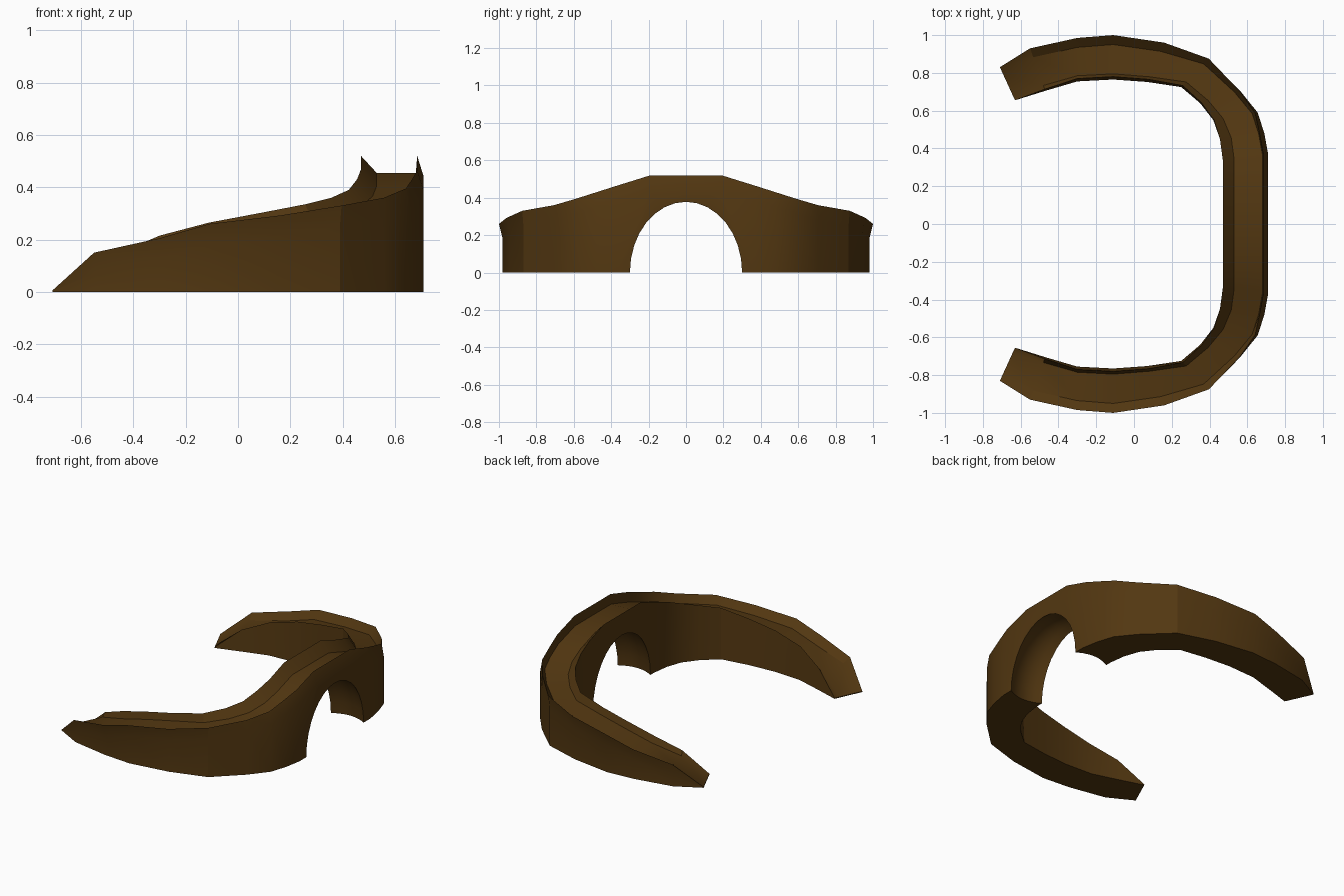
import bpy, bmesh, math
from mathutils import Vector

if "Cube" in bpy.data.objects:
    bpy.data.objects.remove(bpy.data.objects["Cube"])

brown = bpy.data.materials.new("dark_brown")
brown.diffuse_color = (0.085, 0.038, 0.0055, 1)
brown.use_nodes = True
brown.node_tree.nodes["Principled BSDF"].inputs["Base Color"].default_value = brown.diffuse_color


def loft(name, rings):
    """Closed solid skinned over a list of equally sized rings."""
    bm = bmesh.new()
    rows = [[bm.verts.new(p) for p in r] for r in rings]
    n = len(rows[0])
    for a, b in zip(rows, rows[1:]):
        for i in range(n):
            j = (i + 1) % n
            bm.faces.new((a[i], a[j], b[j], b[i]))
    bm.faces.new(rows[0])
    bm.faces.new(rows[-1][::-1])
    bmesh.ops.recalc_face_normals(bm, faces=bm.faces)
    me = bpy.data.meshes.new(name)
    bm.to_mesh(me)
    bm.free()
    me.materials.append(brown)
    ob = bpy.data.objects.new(name, me)
    bpy.context.collection.objects.link(ob)
    return ob


# Outer and inner rim lines from the arm tip to the middle (x, y, ridge height)
outer = [(-.71, .83, .005), (-.55, .93, .15), (-.30, .985, .205), (-.11, 1, .26),
         (.16, .96, .292), (.40, .88, .33), (.57, .71, .36), (.66, .59, .395),
         (.69, .48, .43), (.71, .37, .465), (.71, .19, .52), (.71, 0, .52)]
inner = [(-.63, .655, .005), (-.47, .705, .14), (-.30, .755, .215), (-.11, .765, .265),
         (.07, .752, .30), (.25, .725, .335), (.35, .64, .36), (.42, .55, .39),
         (.455, .45, .43), (.47, .34, .468), (.47, .19, .52), (.47, 0, .52)]


def section(i):
    """Rim section: flared walls and a shallow channel between two ridges."""
    (ox, oy, oz), (ix, iy, iz) = outer[i], inner[i]
    o, n = Vector((ox, oy)), Vector((ix, iy))
    u = (n - o).normalized()
    t = min(max((i - 4) / 4, 0), 1)          # 0 on the arms, 1 at the bridge
    k = (0, .6)[i] if i < 2 else 1           # channel fades out at the tip
    depth = k * (.045 + .02 * t)
    wall_z = oz - min(.08, oz * .55)
    wall = o + u * .02 * (1 - t) * k
    at = lambda p, z: (p.x, p.y, z)
    return [at(wall, 0), at(wall, wall_z),
            at(o + u * .025 * t, oz),
            at(o + u * (.05 - .02 * t), oz - depth),
            at(n - u * (.03 + .03 * t), iz - depth),
            at(n - u * .015 * (1 - t) * k, iz),
            at(n, 0)]


half = [section(i) for i in range(len(outer))]
other = [[(x, -y, z) for x, y, z in r] for r in half[-2::-1]]
rest = loft("curved_rest", half + other)

# Arch opening through the bridge, hollowed slightly in the middle
arch = []
for k in range(9):
    x = .43 + .32 * k / 8
    s = 1 + .12 * max(0, 1 - ((x - .59) / .12) ** 2)
    ring = [(x, .30 * s, -.1)]
    for a in range(17):
        w = math.pi * a / 16
        ring.append((x, .30 * s * math.cos(w), .378 * s * math.sin(w)))
    arch.append(ring + [(x, -.30 * s, -.1)])
cutter = loft("arch_cutter", arch)
cutter.hide_render = True
cutter.hide_viewport = False

bpy.context.view_layer.objects.active = rest
rest.select_set(True)
cut = rest.modifiers.new("arch", 'BOOLEAN')
cut.operation = 'DIFFERENCE'
cut.solver = 'EXACT'
cut.object = cutter
bpy.ops.object.modifier_apply(modifier=cut.name)
bpy.data.objects.remove(cutter)
bpy.ops.object.shade_smooth_by_angle(angle=math.radians(25))
